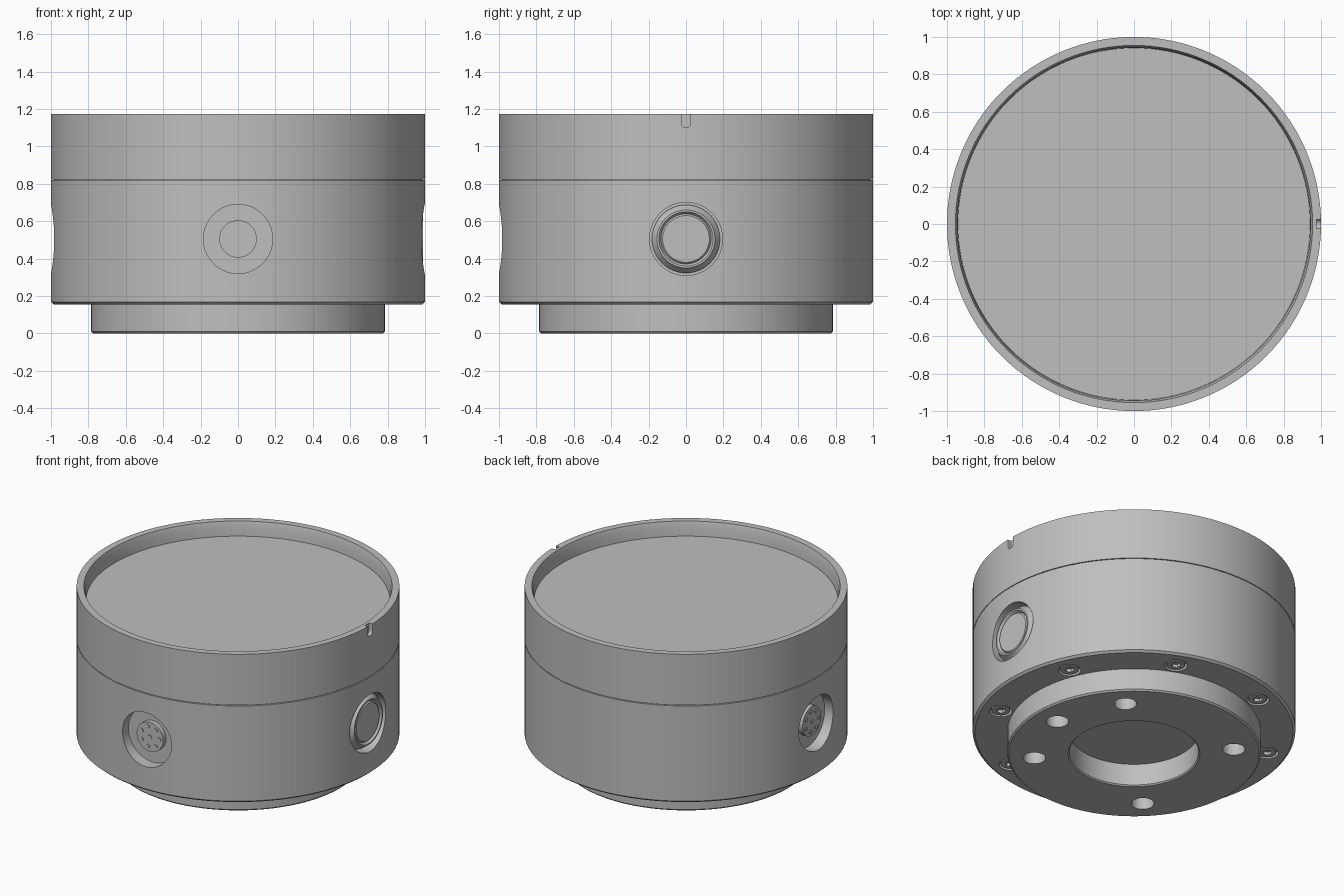
import bpy, bmesh
from math import pi, radians, cos, sin
from mathutils import Matrix

cube = bpy.data.objects.get("Cube")
if cube:
    bpy.data.objects.remove(cube, do_unlink=True)

GREY = (0.52, 0.52, 0.52, 1)
metal = bpy.data.materials.new("satin grey")
metal.use_nodes = True
metal.diffuse_color = GREY
metal.node_tree.nodes["Principled BSDF"].inputs["Base Color"].default_value = GREY


def finish(name, bm):
    bmesh.ops.recalc_face_normals(bm, faces=bm.faces)
    mesh = bpy.data.meshes.new(name)
    bm.to_mesh(mesh)
    bm.free()
    mesh.materials.append(metal)
    obj = bpy.data.objects.new(name, mesh)
    bpy.context.collection.objects.link(obj)
    return obj


def lathe(name, profile, matrix=Matrix(), steps=128, closed=False):
    """Revolve (radius, height) points round the local z axis."""
    bm = bmesh.new()
    verts = [bm.verts.new((r, 0, z)) for r, z in profile]
    edges = [bm.edges.new(p) for p in zip(verts, verts[1:])]
    if closed:
        edges.append(bm.edges.new((verts[-1], verts[0])))
    bmesh.ops.spin(bm, geom=verts + edges, cent=(0, 0, 0), axis=(0, 0, 1),
                   angle=2 * pi, steps=steps)
    bmesh.ops.remove_doubles(bm, verts=bm.verts, dist=1e-5)
    bm.transform(matrix)
    return finish(name, bm)


def cylinders(name, items):
    """Join cylinders given as (radius, height, matrix, sides), centred on matrix."""
    bm = bmesh.new()
    for radius, height, matrix, sides in items:
        bmesh.ops.create_cone(bm, cap_ends=True, segments=sides, radius1=radius,
                              radius2=radius, depth=height, matrix=matrix)
    return finish(name, bm)


def cut(obj, cutter):
    mod = obj.modifiers.new("cut", 'BOOLEAN')
    mod.operation = 'DIFFERENCE'
    mod.solver = 'EXACT'
    mod.object = cutter
    bpy.context.view_layer.objects.active = obj
    bpy.ops.object.modifier_apply(modifier=mod.name)
    bpy.data.objects.remove(cutter, do_unlink=True)


def port(azimuth, radius=0.0):
    """Frame on the side wall, local z pointing outward."""
    return (Matrix.Rotation(radians(azimuth), 4, 'Z')
            @ Matrix.Translation((radius, 0, 0.505)) @ Matrix.Rotation(pi / 2, 4, 'Y'))


def polar(radius, degrees, z):
    a = radians(degrees)
    return Matrix.Translation((radius * cos(a), radius * sin(a), z))


parts = []

# Lower housing with three side recesses and eight counterbores
lower = lathe("lower_housing", [(0, 0.155), (0.985, 0.155), (1, 0.168), (1, 0.819),
                                (0.985, 0.819), (0.985, 0.823), (0, 0.823)])
screw_angles = [22.5 + 45 * i for i in range(8)]
recesses = [(0.195 if az == 0 else 0.185, 0.3, port(az, 1.07), 64) for az in (0, 180, -90)]
bores = [(0.07, 0.06, polar(0.865, a, 0.155), 32) for a in screw_angles]
cut(lower, cylinders("housing_cutter", recesses + bores))
parts.append(lower)

# Upper housing: raised rim around a sunken face, notch on one side
upper = lathe("upper_housing", [(0, 0.82), (0.985, 0.82), (0.985, 0.824), (1, 0.824),
                                (1, 1.172), (0.955, 1.172), (0.945, 1.14),
                                (0.94, 1.05), (0, 1.05)])
bm = bmesh.new()
bmesh.ops.create_cone(bm, cap_ends=True, segments=32, radius1=0.025, radius2=0.025, depth=0.1,
                      matrix=Matrix.Translation((1.025, 0, 1.125)) @ Matrix.Rotation(pi / 2, 4, 'Y'))
round_end = finish("notch_end", bm)
cut(upper, round_end)
bm = bmesh.new()
bmesh.ops.create_cube(bm, size=1, matrix=Matrix.Translation((1.025, 0, 1.175))
                      @ Matrix.Diagonal((0.1, 0.05, 0.1, 1)))
cut(upper, finish("notch_slot", bm))
parts.append(upper)
parts.append(lathe("face_plate", [(0, 1.04), (0.942, 1.04), (0.942, 1.075), (0, 1.075)]))

# Mounting flange ring with centre bore and five bolt holes
flange = lathe("mounting_flange", [(0.4, 0.008), (0.408, 0), (0.775, 0), (0.785, 0.01),
                                   (0.785, 0.157), (0.4, 0.157)], closed=True)
cut(flange, cylinders("flange_cutter", [(0.07, 0.5, polar(0.62, a, 0.1), 32)
                                        for a in (0, 45, 135, 225, 315)]))
parts.append(flange)

# Underside screws with hex sockets
screws = cylinders("housing_screws", [(0.057, 0.03, polar(0.865, a, 0.173), 32)
                                      for a in screw_angles])
cut(screws, cylinders("socket_cutter", [(0.03, 0.04, polar(0.865, a, 0.158), 6)
                                        for a in screw_angles]))
parts.append(screws)

# Pin connectors in the front and right recesses
for side, az in (("front", -90), ("right", 180)):
    parts.append(cylinders(side + "_connector", [(0.1, 0.06, port(az, 0.922), 48)]))
    pins = [(0.014, 0.03, port(az, 0.942), 16)]
    for i in range(7):
        a = 2 * pi * i / 7
        offset = Matrix.Translation((0.07 * sin(a), 0.07 * cos(a), 0))
        pins.append((0.014, 0.03, port(az, 0.942) @ offset, 16))
    parts.append(cylinders(side + "_pins", pins))

# Push button with bevelled collar in the left recess
parts.append(lathe("button_collar", [(0.182, 0.91), (0.182, 0.95), (0.172, 0.962), (0.155, 0.988),
                                     (0.145, 0.988), (0.132, 0.97), (0.132, 0.91)],
                   port(0), 64, closed=True))
parts.append(lathe("button_cap", [(0, 0.91), (0.134, 0.91), (0.134, 0.972),
                                  (0.125, 0.982), (0, 0.982)], port(0), 64))

# Smooth walls with crisp edges
bpy.ops.object.select_all(action='DESELECT')
for obj in parts:
    obj.select_set(True)
bpy.context.view_layer.objects.active = parts[0]
bpy.ops.object.shade_smooth_by_angle(angle=radians(25))
